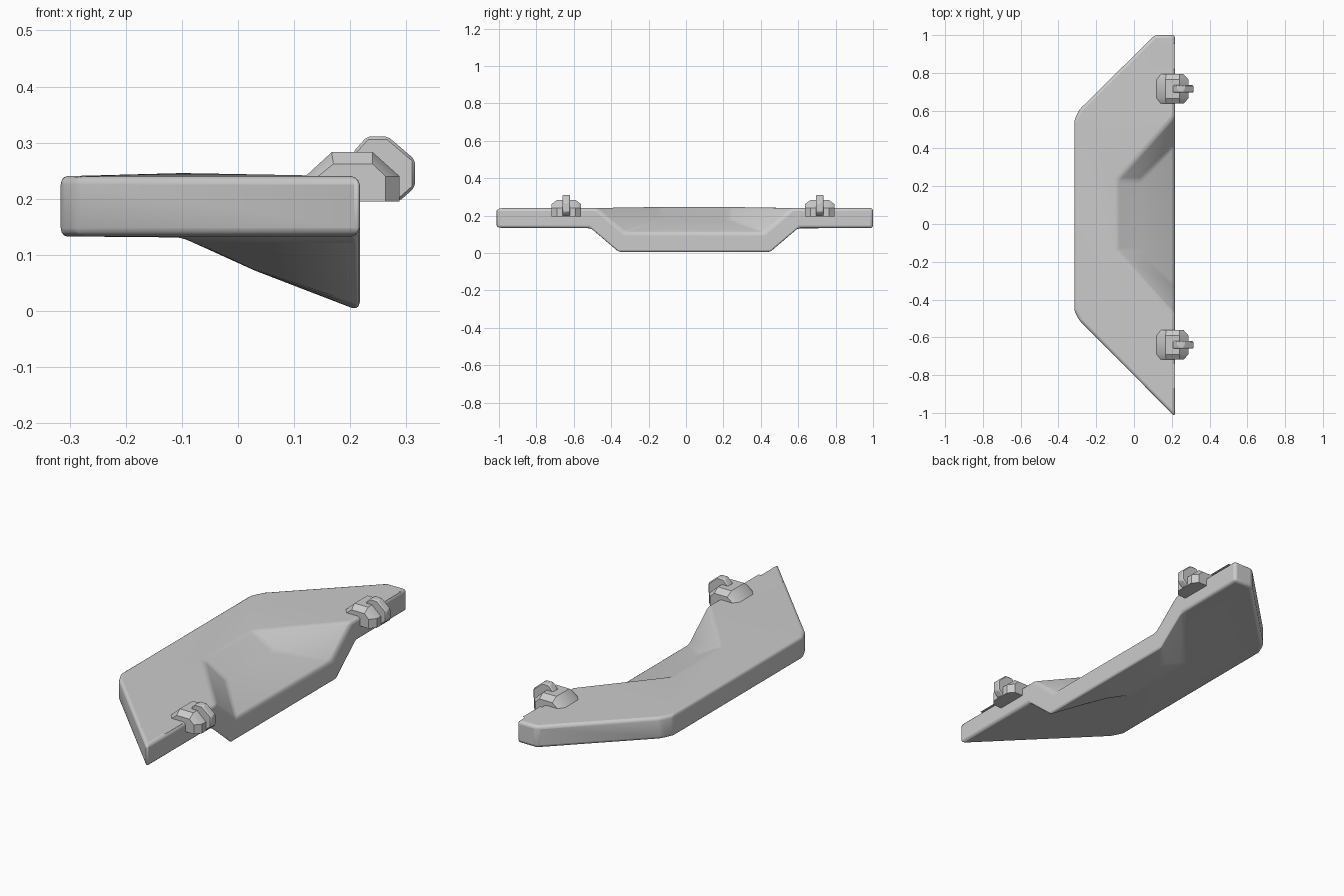
import bpy

if "Cube" in bpy.data.objects:
    bpy.data.objects.remove(bpy.data.objects["Cube"])


def make(name, verts, faces, bevel=0.0, segments=3):
    me = bpy.data.meshes.new(name)
    me.from_pydata(verts, [], faces)
    ob = bpy.data.objects.new(name, me)
    bpy.context.collection.objects.link(ob)
    bpy.ops.object.select_all(action='DESELECT')
    ob.select_set(True)
    bpy.context.view_layer.objects.active = ob
    bpy.ops.object.shade_smooth_by_angle(angle=0.6)
    if bevel:
        m = ob.modifiers.new("rounded_edges", 'BEVEL')
        m.width, m.segments = bevel, segments
        m.limit_method, m.angle_limit = 'ANGLE', 0.3
    return ob


def loft(name, sections, bevel=0.0):
    """Skin a stack of equal-length (y, xz-profile) sections and cap the ends."""
    n = len(sections[0][1])
    verts = [(x, y, z) for y, prof in sections for x, z in prof]
    faces = [tuple(range(n)), tuple(reversed(range(len(verts) - n, len(verts))))]
    for s in range(len(sections) - 1):
        a, b = s * n, s * n + n
        faces += [(a + i, b + i, b + (i + 1) % n, a + (i + 1) % n) for i in range(n)]
    ob = make(name, verts, faces, bevel, 1)
    ob.data.flip_normals()
    return ob


# Plate with sunken scoop: outer outline shared by top and bottom
X0, MID = 0.217, 0.045
outline = [(X0, 1.0), (0.11, 1.0), (-0.29, 0.605), (-0.316, 0.55),
           (-0.316, -0.46), (-0.29, -0.51), (X0, -1.02)]
# Scoop points per layer: x, half-width, z
scoop_top = [(X0, 0.525, 0.24), (X0, 0.375, 0.11), (-0.09, 0.185, 0.246), (0.035, 0.185, 0.177)]
scoop_bot = [(X0, 0.565, 0.133), (X0, 0.41, 0.0), (-0.10, 0.195, 0.131), (0.03, 0.195, 0.072)]


def layer(z, scoop):
    v = [(x, y, z) for x, y in outline]
    (p, f, pi, fi) = scoop
    for (x, h, zz), s in ((p, -1), (f, -1), (f, 1), (p, 1), (pi, 1), (pi, -1), (fi, 1), (fi, -1)):
        v.append((x, MID + s * h, zz))
    return v


top = [(0, 1, 2, 3, 11, 10), (3, 4, 12, 11), (4, 5, 6, 7, 12), (11, 12, 14, 13),
       (13, 14, 8, 9), (10, 11, 13, 9), (12, 7, 8, 14)]
verts = layer(0.24, scoop_top) + layer(0.133, scoop_bot)
N = len(verts) // 2
faces = top + [tuple(i + N for i in reversed(f)) for f in top]
faces += [(i, i + N, (i + 1) % 11 + N, (i + 1) % 11) for i in range(11)]
make("scooped_plate", verts, faces, 0.015)

# Two clips on the front edge, each with a ring standing out of it
base_out = [(0.118, 0.195), (0.118, 0.238), (0.167, 0.283), (0.24, 0.283), (0.288, 0.24), (0.288, 0.195)]
base_in = [(0.14, 0.195), (0.14, 0.238), (0.17, 0.262), (0.24, 0.262), (0.263, 0.24), (0.263, 0.195)]
ring = [(0.205, 0.22), (0.205, 0.283), (0.23, 0.311), (0.267, 0.311),
        (0.315, 0.27), (0.315, 0.22), (0.288, 0.196), (0.23, 0.196)]
for side, y in (("left", -0.64), ("right", 0.715)):
    loft(side + "_clip_base", [(y - 0.078, base_in), (y - 0.05, base_out),
                               (y + 0.05, base_out), (y + 0.078, base_in)])
    loft(side + "_clip_ring", [(y - 0.02, ring), (y + 0.02, ring)], 0.005)

# Thin square pads lying on the plate
for i, (x, y) in enumerate([(0.15, 0.888), (-0.235, 0.477), (-0.235, -0.385), (0.15, -0.805)]):
    h, z = 0.067, 0.242
    make("square_pad_%d" % (i + 1), [(x - h, y - h, z), (x + h, y - h, z),
                                     (x + h, y + h, z), (x - h, y + h, z)], [(0, 1, 2, 3)])
